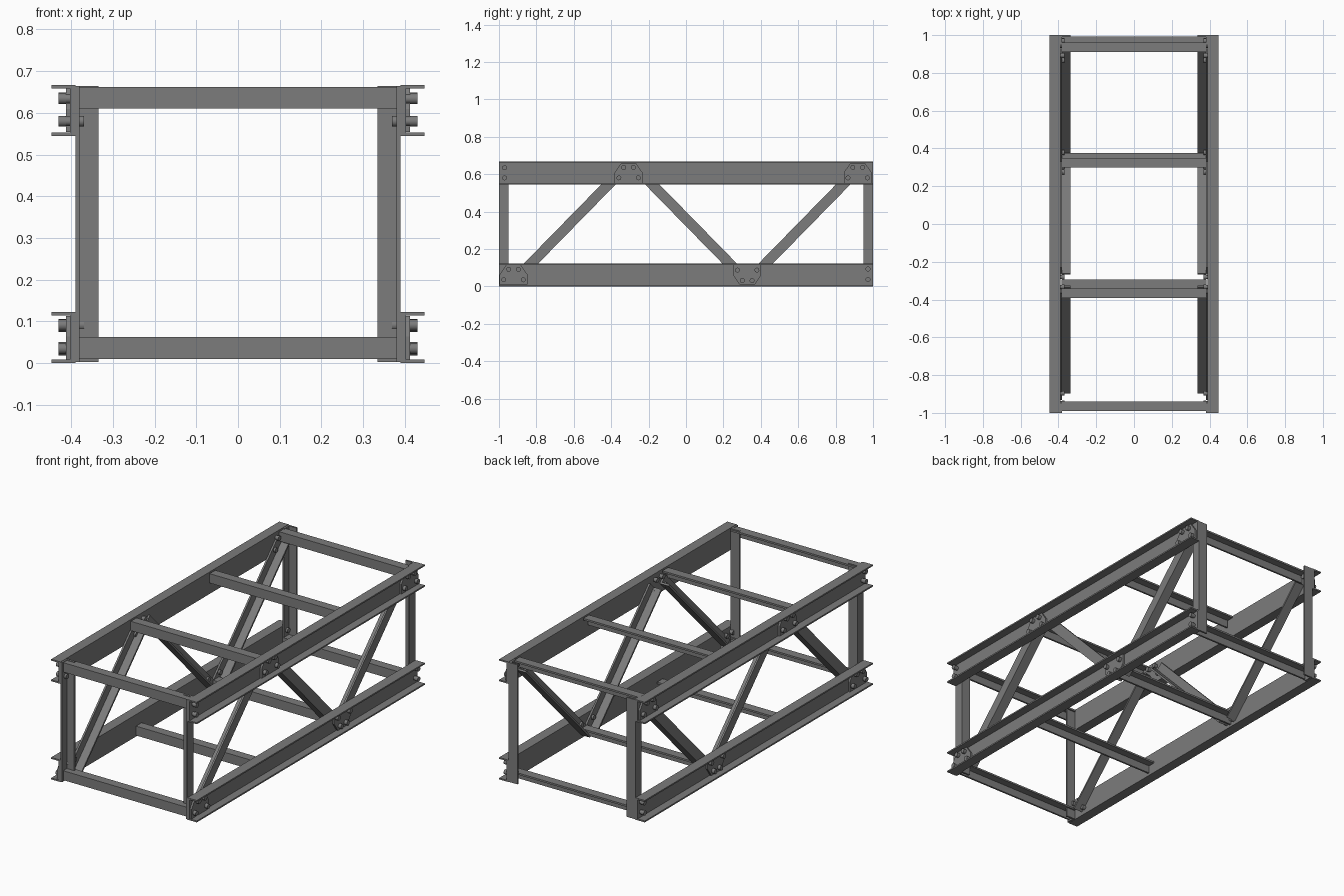
import bpy, bmesh
from mathutils import Vector

cube = bpy.data.objects.get("Cube")
if cube:
    bpy.data.objects.remove(cube, do_unlink=True)

steel = bpy.data.materials.new("grey_steel")
steel.use_nodes = True
GREY = (0.2, 0.2, 0.2, 1)
steel.diffuse_color = GREY
steel.node_tree.nodes["Principled BSDF"].inputs["Base Color"].default_value = GREY

X, Y, Z = Vector((1, 0, 0)), Vector((0, 1, 0)), Vector((0, 0, 1))
T = 0.01            # steel thickness
LEG = 0.055         # angle leg width
WEB = 0.39          # inner face of the chord webs
H = 0.667           # total height
CHORD = 0.122       # chord depth


def finish(name, bm, mirror):
    bmesh.ops.recalc_face_normals(bm, faces=bm.faces)
    mesh = bpy.data.meshes.new(name)
    bm.to_mesh(mesh)
    bm.free()
    mesh.materials.append(steel)
    obj = bpy.data.objects.new(name, mesh)
    bpy.context.collection.objects.link(obj)
    if mirror:
        obj.modifiers.new("other_side", 'MIRROR')
    return obj


def extrude(name, profile, start, end, u, v, mirror=True):
    """Sweep a flat profile (in the u, v plane) from start to end."""
    bm = bmesh.new()
    start, end = Vector(start), Vector(end)
    face = bm.faces.new([bm.verts.new(start + u * a + v * b) for a, b in profile])
    out = bmesh.ops.extrude_face_region(bm, geom=[face])
    moved = [g for g in out["geom"] if isinstance(g, bmesh.types.BMVert)]
    bmesh.ops.translate(bm, verts=moved, vec=end - start)
    return finish(name, bm, mirror)


def angle(w, h, t=T):
    """L section with its corner at the origin."""
    return [(0, 0), (w, 0), (w, t), (t, t), (t, h), (0, h)]


# Long channel chords, flanges facing outward
F = 0.008
channel = [(0, 0), (0.057, 0), (0.057, F), (0.013, F), (0.013, CHORD - F),
           (0.057, CHORD - F), (0.057, CHORD), (0, CHORD)]
for name, z in (("bottom_chord", 0), ("top_chord", H - CHORD)):
    extrude(name, channel, (WEB, -1, z), (WEB, 1, z), X, Z)

# Corner posts, wide leg on the rear edge
for name, y in (("front_post", -0.948), ("rear_post", 1.0)):
    extrude(name, angle(LEG, 0.052), (WEB, y, 0.002), (WEB, y, H - 0.002), -X, -Y)

# Diagonal braces, inward leg on the lower edge
LOW, HIGH = 0.038, 0.615
braces = (("front_brace", -0.911, -0.346), ("middle_brace", 0.316, -0.249),
          ("rear_brace", 0.344, 0.909))
for name, y_low, y_high in braces:
    a, b = Vector((WEB, y_low, LOW)), Vector((WEB, y_high, HIGH))
    up = (b - a).normalized().cross(X)
    if up.z < 0:
        up = -up
    half = up * (LEG / 2)
    extrude(name, angle(LEG, LEG), a - half, b - half, -X, up)

# Cross beams between the two trusses, one angle section at each station
S = 0.385
for level, top, stations in (("top", H - 0.005, (-0.99, -0.392, 0.30, 0.91)),
                             ("bottom", 0.062, (-0.99, -0.345, 0.325, 0.942))):
    for name, y in zip(("front", "front_middle", "rear_middle", "rear"), stations):
        extrude(f"{name}_{level}_beam", angle(0.05, 0.052),
                (-S, y, top), (S, y, top), Y, -Z, False)

# Gusset plates on the outside of the webs
OUT = WEB + 0.013
plate = [(-0.074, 0), (0.074, 0), (0.074, 0.055), (0.04, 0.104),
         (-0.04, 0.104), (-0.074, 0.055)]
bolts = []
for name, y, z, side in (("front_gusset", -0.922, 0.009, 1),
                         ("front_top_gusset", -0.307, 0.554, 1),
                         ("rear_bottom_gusset", 0.327, 0.113, -1),
                         ("rear_gusset", 0.918, 0.554, 1)):
    extrude(name, plate, (OUT, y, z), (OUT + 0.01, y, z), Y, Z * side)
    for dy, dz in ((0.052, 0.026), (0.026, 0.082)):
        bolts += [(y - dy, z + side * dz), (y + dy, z + side * dz)]

# Bolts through the posts
bolts += [(-0.97, 0.58), (-0.97, 0.634), (0.973, 0.037), (0.973, 0.093)]


def cylinder(bm, x0, x1, y, z, r, sides):
    rings = []
    for x in (x0, x1):
        ring = bmesh.ops.create_circle(bm, cap_ends=True, segments=sides, radius=r)["verts"]
        for v in ring:
            v.co = Vector((x, y + v.co.x, z + v.co.y))
        rings.append(ring)
    for i in range(sides):
        j = (i + 1) % sides
        bm.faces.new((rings[0][i], rings[0][j], rings[1][j], rings[1][i]))


bm = bmesh.new()
for y, z in bolts:
    cylinder(bm, 0.369, 0.381, y, z, 0.013, 16)    # inner nut
    cylinder(bm, 0.375, 0.42, y, z, 0.011, 16)     # shank
    cylinder(bm, 0.413, 0.43, y, z, 0.013, 16)     # outer head
obj = finish("bolts", bm, True)
bpy.context.view_layer.objects.active = obj
obj.select_set(True)
bpy.ops.object.shade_smooth_by_angle()
